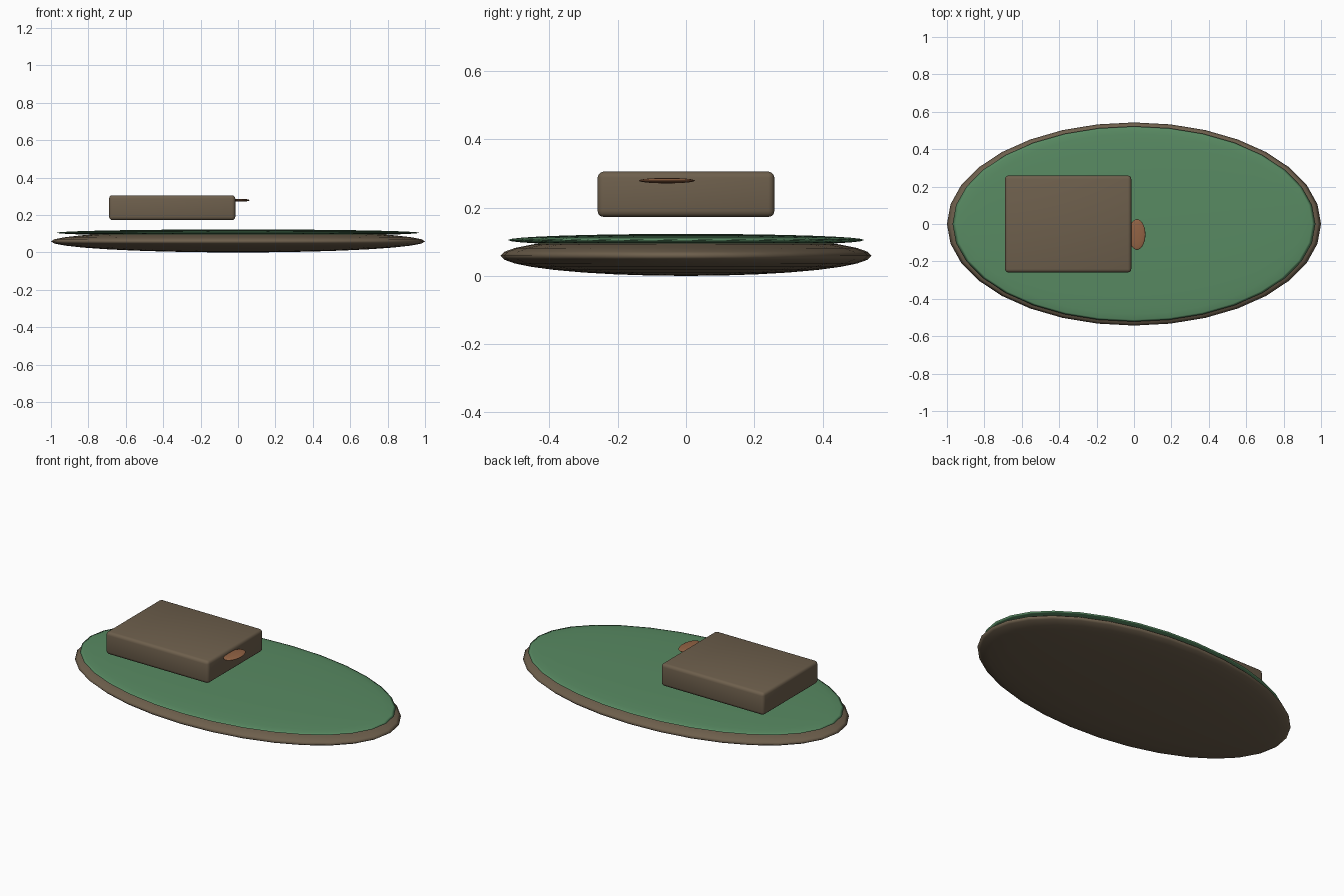
import bpy
import math

if "Cube" in bpy.data.objects:
    bpy.data.objects.remove(bpy.data.objects["Cube"])


def make_material(name, rgb):
    mat = bpy.data.materials.new(name)
    mat.diffuse_color = (*rgb, 1)
    mat.use_nodes = True
    mat.node_tree.nodes["Principled BSDF"].inputs["Base Color"].default_value = mat.diffuse_color
    return mat


def finish(name, scale, mat):
    obj = bpy.context.object
    obj.name = name
    obj.scale = scale
    bpy.ops.object.transform_apply(location=False, rotation=False, scale=True)
    obj.data.materials.append(mat)
    return obj


def ellipsoid(name, center, radii, mat):
    bpy.ops.mesh.primitive_uv_sphere_add(segments=32, ring_count=16, radius=1, location=center)
    obj = finish(name, radii, mat)
    bpy.ops.object.shade_smooth()
    return obj


brown = make_material("earth brown", (0.155, 0.115, 0.073))
green = make_material("grass green", (0.098, 0.255, 0.123))
copper = make_material("copper orange", (0.29, 0.125, 0.058))

# Flattened earth base with a thin grass lens on top
ellipsoid("earth_base", (0, 0, 0.059), (1.0, 0.543, 0.059), brown)
ellipsoid("grass_top", (0, 0, 0.105), (0.97, 0.522, 0.018), green)

# Rounded block hovering over the left half
bpy.ops.mesh.primitive_cube_add(size=1, location=(-0.352, 0, 0.239))
block = finish("block", (0.675, 0.518, 0.133), brown)
bevel = block.modifiers.new("rounded_edges", 'BEVEL')
bevel.width = 0.018
bevel.segments = 3
bpy.ops.object.modifier_apply(modifier="rounded_edges")
bpy.ops.object.shade_smooth_by_angle(angle=math.radians(35))

# Thin disc set into the right side of the block
ellipsoid("side_disc", (0.016, -0.056, 0.279), (0.045, 0.082, 0.008), copper)
